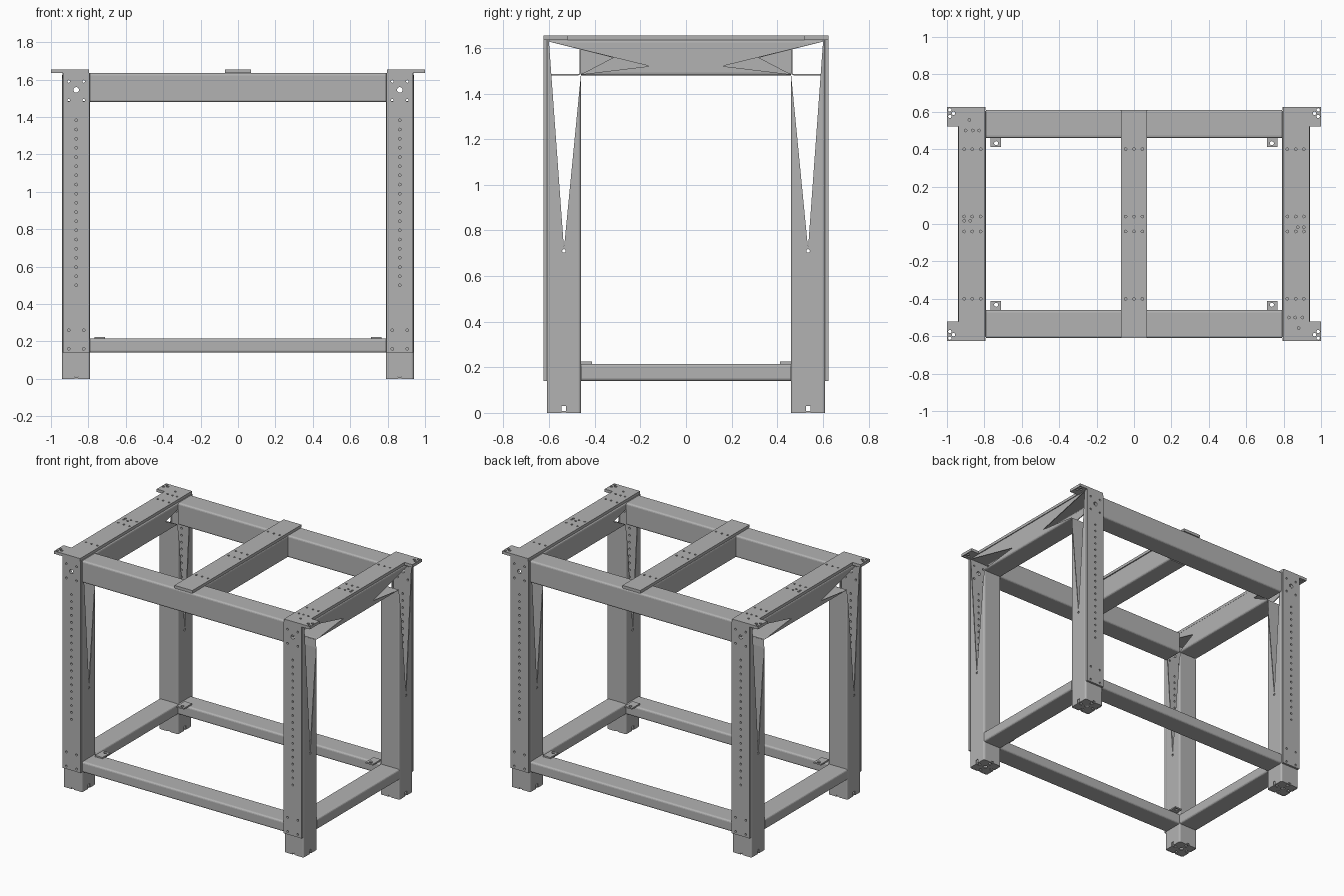
import bpy, bmesh, math
from mathutils import Matrix

cube = bpy.data.objects.get("Cube")
if cube:
    bpy.data.objects.remove(cube)

steel = bpy.data.materials.new("grey steel")
steel.use_nodes = True
GREY = (0.45, 0.45, 0.45, 1)
steel.diffuse_color = GREY
steel.node_tree.nodes["Principled BSDF"].inputs["Base Color"].default_value = GREY

# Each axis gives the world directions of the drawing's u, v and the thickness
AXES = {"x": ((0, 1, 0), (0, 0, 1), (1, 0, 0)),
        "y": ((1, 0, 0), (0, 0, 1), (0, -1, 0)),
        "z": ((1, 0, 0), (0, 1, 0), (0, 0, 1))}
WALL = 0.006
X0, X1, Y0, Y1 = 0.79, 0.94, 0.46, 0.61      # leg footprint
TOP, UNDER = 1.635, 1.48                     # upper frame heights


def bake(obj):
    deps = bpy.context.evaluated_depsgraph_get()
    return bpy.data.meshes.new_from_object(obj.evaluated_get(deps))


def slab(name, loops, axis, lo, hi):
    """Flat outlines (nested ones become holes) given a thickness along an axis."""
    curve = bpy.data.curves.new(name, "CURVE")
    curve.dimensions, curve.fill_mode = "2D", "BOTH"
    curve.extrude = (hi - lo) / 2
    for loop in loops:
        s = curve.splines.new("POLY")
        s.points.add(len(loop) - 1)
        for p, (u, v) in zip(s.points, loop):
            p.co = (u, v, 0, 1)
        s.use_cyclic_u = True
    temp = bpy.data.objects.new("temp", curve)
    bpy.context.collection.objects.link(temp)
    bpy.context.view_layer.update()
    mesh = bake(temp)
    bpy.data.objects.remove(temp)
    u, v, w = AXES[axis]
    mesh.transform(Matrix((u, v, w)).transposed().to_4x4())
    mid = (lo + hi) / 2
    mesh.transform(Matrix.Translation([mid * abs(c) for c in w]))
    bm = bmesh.new()
    bm.from_mesh(mesh)
    bmesh.ops.remove_doubles(bm, verts=bm.verts, dist=1e-5)
    bmesh.ops.recalc_face_normals(bm, faces=bm.faces)
    for f in bm.faces:
        f.smooth = False
    bm.to_mesh(mesh)
    bm.free()
    mesh.materials.clear()
    mesh.materials.append(steel)
    obj = bpy.data.objects.new(name, mesh)
    bpy.context.collection.objects.link(obj)
    return obj


def rect(u0, u1, v0, v1):
    return [(u0, v0), (u1, v0), (u1, v1), (u0, v1)]


def round_rect(u0, u1, v0, v1, r):
    pts = []
    for i, (u, v) in enumerate(((u1 - r, v1 - r), (u0 + r, v1 - r),
                                (u0 + r, v0 + r), (u1 - r, v0 + r))):
        for k in range(4):
            a = math.radians(90 * i + 30 * k)
            pts.append((u + r * math.cos(a), v + r * math.sin(a)))
    return pts


def circle(u, v, r=0.007, n=12):
    return [(u + r * math.cos(2 * math.pi * k / n),
             v + r * math.sin(2 * math.pi * k / n)) for k in range(n)]


def tube(name, axis, u0, u1, v0, v1, lo, hi):
    inner = round_rect(u0 + WALL, u1 - WALL, v0 + WALL, v1 - WALL, 0.006)
    return slab(name, [round_rect(u0, u1, v0, v1, 0.012), inner], axis, lo, hi)


def cut(obj, *cutter):
    tool = slab("cutter", *cutter)
    tool.hide_render = True
    mod = obj.modifiers.new("cut", "BOOLEAN")
    mod.operation, mod.solver, mod.object = "DIFFERENCE", "EXACT", tool
    bpy.context.view_layer.update()
    mesh = bake(obj)
    obj.modifiers.clear()
    obj.data = mesh
    bpy.data.objects.remove(tool)


def mirror(obj, sx, sy):
    names = {(-1, 1): "_back_right", (1, -1): "_front_left", (-1, -1): "_front_right"}
    mesh = obj.data.copy()
    mesh.transform(Matrix.Diagonal((sx, sy, 1, 1)))
    if sx * sy < 0:
        mesh.flip_normals()
    copy = bpy.data.objects.new(obj.name + names[sx, sy], mesh)
    bpy.context.collection.objects.link(copy)


def four_corners(obj):
    for sx, sy in ((-1, 1), (1, -1), (-1, -1)):
        mirror(obj, sx, sy)


# Legs: square tubes, split by a long V and mitred at the top
mid_x, mid_y = (X0 + X1) / 2, (Y0 + Y1) / 2
plate_holes = [circle(mid_x, 0.5 + 0.049 * k) for k in range(19)]
plate_holes += [circle(mid_x + d, z) for d in (-0.04, 0.04)
                for z in (0.16, 0.26, 1.49, 1.59)]
plate_holes.append(circle(mid_x, 1.545, 0.015))

leg = tube("leg", "z", X0, X1, Y0, Y1, 0, TOP)
cut(leg, [[(0.601, 1.63), (mid_y, 0.72), (0.461, UNDER), (0.4, UNDER),
           (0.4, 1.7), (0.601, 1.7)]], "x", 0.7, 1.0)
cut(leg, [circle(mid_y, 0.71, 0.008), rect(mid_y - 0.01, mid_y + 0.01, -0.02, 0.03)],
    "x", 0.7, 1.0)
cut(leg, [rect(mid_x - 0.01, mid_x + 0.01, -0.02, 0.012)], "y", 0.4, 0.7)
cut(leg, plate_holes, "y", 0.59, 0.63)
four_corners(leg)

# Foot caps with centre hole and four slots
slots = [rect(mid_x + i - 0.01, mid_x + i + 0.01, mid_y + j - 0.01, mid_y + j + 0.01)
         for i, j in ((0.05, 0), (-0.05, 0), (0, 0.05), (0, -0.05))]
foot = slab("foot_cap", [rect(X0 + 0.005, X1 - 0.005, Y0 + 0.005, Y1 - 0.005),
                         circle(mid_x, mid_y, 0.015)] + slots, "z", 0.001, 0.009)
four_corners(foot)

# Perforated plates on the front and back of the legs
plate = slab("leg_plate", [rect(X0 + 0.004, X1 - 0.004, 0.14, TOP)] + plate_holes,
             "y", Y1, 0.625)
four_corners(plate)

# Upper side beams, open at the mitred corners with V cuts in both walls
side = tube("upper_side_beam", "y", X0, X1, UNDER, TOP, -0.603, 0.603)
for s in (1, -1):
    for apex, lo, hi in (((0.16, 1.52), mid_x, 1.0), ((0.32, 1.557), 0.7, mid_x + 0.01)):
        shape = [(0.602, 1.628), apex, (Y0, UNDER + 0.004), (Y0, 1.4), (0.7, 1.4), (0.7, 1.628)]
        cut(side, [[(s * y, z) for y, z in shape]], "x", lo, hi)
mirror(side, -1, 1)

# Top plates with corner ears, the two being half-turn copies
outline = [(0.797, -0.625), (1, -0.625), (1, -0.52), (0.938, -0.52),
           (0.938, 0.52), (1, 0.52), (1, 0.625), (0.797, 0.625)]
holes = [circle(x, y) for x in (0.82, 0.865, 0.908) for y in (-0.4, -0.04, 0.04, 0.4)]
holes += [circle(x, -0.5) for x in (0.828, 0.862, 0.9)]
holes += [circle(0.875, -0.018), circle(0.908, -0.018), circle(0.88, -0.557)]
holes += [circle(x, s * y, 0.009) for s in (1, -1)
          for x, y in ((0.965, 0.592), (0.985, 0.61), (0.985, 0.575))]
for name, s in (("top_plate_left", 1), ("top_plate_right", -1)):
    slab(name, [[(s * x, s * y) for x, y in loop] for loop in [outline] + holes],
         "z", TOP, 1.655)

# Centre cross beam and its cover strip
tube("centre_beam", "y", -0.07, 0.07, UNDER, TOP, -Y0, Y0)
slab("centre_strip", [rect(-0.07, 0.07, -Y1, Y1)] +
     [circle(x, y) for x in (-0.045, 0, 0.045) for y in (-0.4, -0.04, 0.04, 0.4)],
     "z", TOP, 1.655)

# Long beams at front and back, and the lower rails
for end, s in (("back", 1), ("front", -1)):
    lo, hi = sorted((s * Y0, s * Y1))
    tube("upper_beam_" + end, "x", lo, hi, UNDER, TOP, -X0, X0)
    tube("lower_rail_" + end, "x", lo, hi, 0.14, 0.215, -X0, X0)
for end, s in (("left", 1), ("right", -1)):
    lo, hi = sorted((s * X0, s * X1))
    tube("lower_rail_" + end, "y", lo, hi, 0.14, 0.215, -Y0, Y0)

# Mounting tabs on the lower rails
tab = slab("mounting_tab", [rect(0.71, 0.768, 0.412, 0.5), circle(0.737, 0.432, 0.011)],
           "z", 0.215, 0.225)
four_corners(tab)
